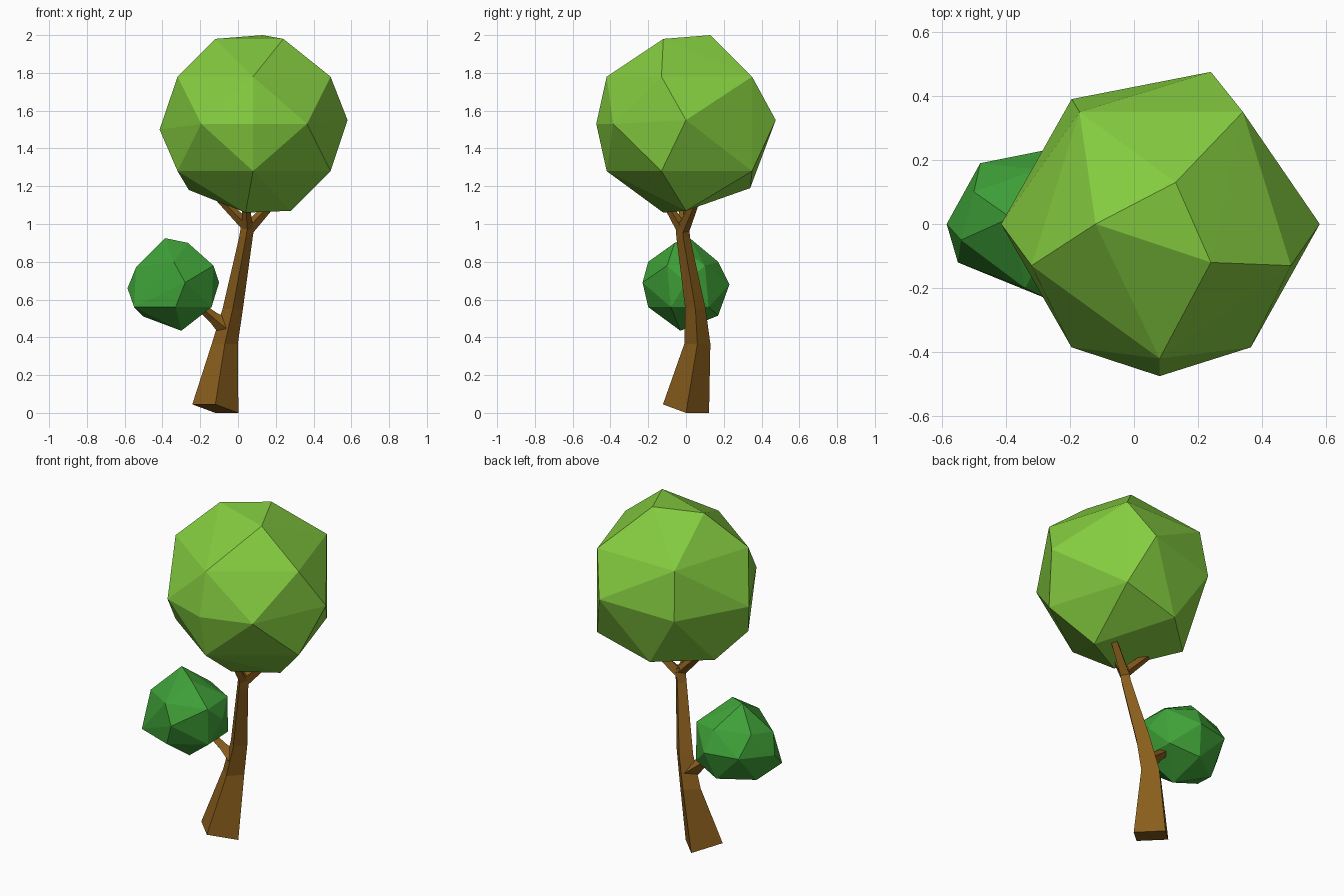
import bpy, bmesh, math
from mathutils import Vector

if "Cube" in bpy.data.objects:
    bpy.data.objects.remove(bpy.data.objects["Cube"])


def finish(bm, name, mat):
    bmesh.ops.recalc_face_normals(bm, faces=bm.faces)
    mesh = bpy.data.meshes.new(name)
    bm.to_mesh(mesh)
    bm.free()
    mesh.materials.append(mat)
    ob = bpy.data.objects.new(name, mesh)
    bpy.context.collection.objects.link(ob)
    return ob


def material(name, rgb):
    m = bpy.data.materials.new(name)
    m.diffuse_color = (*rgb, 1)
    m.use_nodes = True
    m.node_tree.nodes["Principled BSDF"].inputs["Base Color"].default_value = m.diffuse_color
    return m


def foliage(name, points, mat):
    """Faceted leaf mass: convex hull around a few corner points."""
    bm = bmesh.new()
    for p in points:
        bm.verts.new(p)
    bmesh.ops.convex_hull(bm, input=list(bm.verts))
    bmesh.ops.delete(bm, geom=[v for v in bm.verts if not v.link_faces], context='VERTS')
    finish(bm, name, mat)


def limb(name, stations, mat, level=False, tilt=0):
    """Four-sided tapering limb through (centre, radius) stations."""
    bm = bmesh.new()
    axis = Vector(stations[-1][0]) - Vector(stations[0][0])
    rot = Vector((0, 0, 1)).rotation_difference(axis)
    rings = []
    for i, (c, r) in enumerate(stations):
        ring = []
        for k in range(4):
            a = k * math.pi / 2
            off = Vector((r * math.cos(a), r * math.sin(a), 0))
            if i == 0 and tilt:
                off.z = tilt if k > 1 else -tilt
            if not level:
                off = rot @ off
            ring.append(bm.verts.new(Vector(c) + off))
        rings.append(ring)
    for a, b in zip(rings, rings[1:]):
        for k in range(4):
            j = (k + 1) % 4
            bm.faces.new((a[k], a[j], b[j], b[k]))
    bm.faces.new(rings[0][::-1])
    bm.faces.new(rings[-1])
    finish(bm, name, mat)


bark = material("bark", (0.25, 0.11, 0.012))
light_leaf = material("light_leaf", (0.23, 0.6, 0.05))
dark_leaf = material("dark_leaf", (0.05, 0.36, 0.04))

# Leaning trunk with a tilted foot
limb("trunk", [((-.12, 0, .0225), .122), ((-.07, .06, .365), .069),
               ((-.028, .05, .55), .054), ((.042, -.015, .93), .036),
               ((.055, -.02, 1.01), .036)], bark, level=True, tilt=.0225)

# Fork under the crown and the low side branch
limb("left_branch", [((.055, -.02, .98), .03), ((-.13, .0, 1.17), .02)], bark)
limb("right_branch", [((.05, -.015, .97), .034), ((.19, .05, 1.12), .022)], bark)
limb("front_branch", [((.05, -.02, .97), .03), ((.04, -.11, 1.12), .02)], bark)
limb("low_branch", [((-.05, .055, .44), .055), ((-.13, .045, .505), .03),
                    ((-.22, .03, .58), .02)], bark)

# Large crown
foliage("crown", [
    (.13, .13, 2), (-.12, 0, 1.98), (.24, -.12, 1.98),
    (.08, -.42, 1.78), (.49, -.13, 1.78), (.34, .35, 1.78), (-.17, .35, 1.78), (-.32, -.13, 1.78),
    (.08, -.475, 1.53), (.365, -.385, 1.53), (-.195, -.385, 1.53), (.58, 0, 1.55),
    (-.415, 0, 1.5), (.24, .475, 1.55), (-.195, .39, 1.5),
    (.08, -.42, 1.28), (.49, -.13, 1.28), (.34, .35, 1.28), (-.32, -.13, 1.28),
    (0, .34, 1.19), (-.26, .1, 1.18), (.04, -.12, 1.06), (.28, 0, 1.07)], light_leaf)

# Small side foliage
foliage("side_foliage", [
    (-.385, .02, .925), (-.265, -.06, .9), (-.34, -.2, .8), (-.28, -.23, .69),
    (-.33, -.2, .56), (-.54, -.05, .77), (-.585, 0, .66), (-.55, -.12, .56),
    (-.5, .05, .51), (-.3, -.03, .435), (-.14, -.08, .56), (-.1, 0, .69),
    (-.13, -.1, .78), (-.28, .23, .68), (-.48, .19, .68), (-.32, .17, .515),
    (-.15, .12, .56), (-.3, .17, .8), (-.14, .1, .78), (-.5, .1, .8)], dark_leaf)
